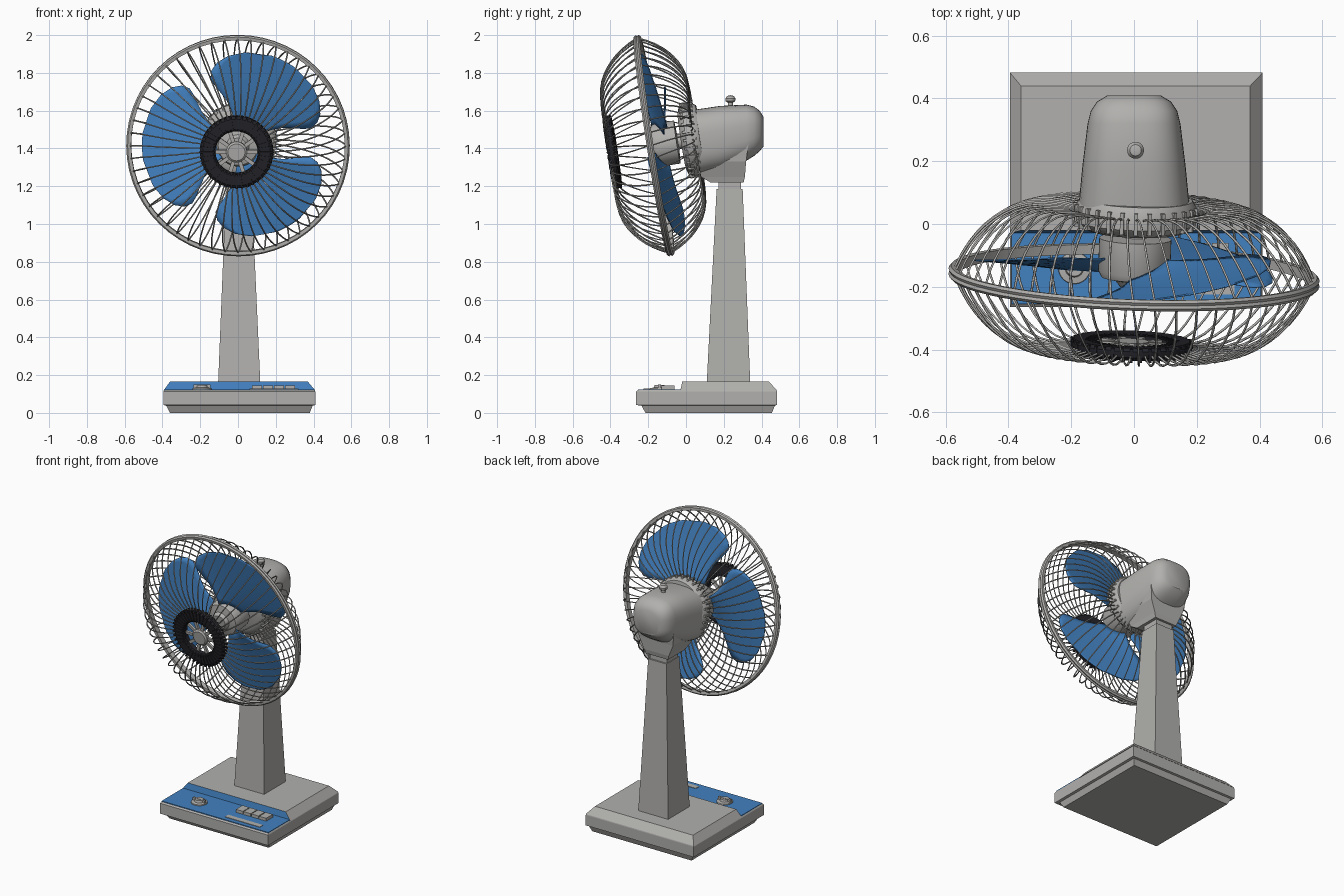
import bpy, bmesh, math
from mathutils import Matrix, Vector

cube = bpy.data.objects.get("Cube")
if cube:
    bpy.data.objects.remove(cube)


def material(name, rgb):
    m = bpy.data.materials.new(name)
    m.use_nodes = True
    m.diffuse_color = (*rgb, 1)
    m.node_tree.nodes["Principled BSDF"].inputs["Base Color"].default_value = (*rgb, 1)
    return m


GREY = material("light grey plastic", (0.44, 0.435, 0.42))
BLUE = material("blue plastic", (0.055, 0.22, 0.53))
DARK = material("dark rubber", (0.018, 0.018, 0.023))

# Head frame: local z points out of the grille, local y points up
HEAD = (Matrix.Translation((0, -0.17, 1.415)) @ Matrix.Rotation(math.radians(-2), 4, "Z")
        @ Matrix.Rotation(math.radians(98.75), 4, "X"))
FLAT = Matrix.Identity(4)


def finish(name, bm, mat, matrix=FLAT, smooth=True):
    bmesh.ops.recalc_face_normals(bm, faces=bm.faces)
    me = bpy.data.meshes.new(name)
    bm.to_mesh(me)
    bm.free()
    me.materials.append(mat)
    ob = bpy.data.objects.new(name, me)
    ob.matrix_world = matrix
    bpy.context.collection.objects.link(ob)
    if smooth:
        bpy.ops.object.select_all(action="DESELECT")
        ob.select_set(True)
        bpy.context.view_layer.objects.active = ob
        bpy.ops.object.shade_smooth_by_angle(angle=math.radians(35))
    return ob


def loft(name, sections, mat, smooth=True):
    """Skin a list of equal-length point loops and cap both ends."""
    bm = bmesh.new()
    loops = [[bm.verts.new(p) for p in s] for s in sections]
    n = len(loops[0])
    for a, b in zip(loops, loops[1:]):
        for i in range(n):
            bm.faces.new((a[i], a[(i + 1) % n], b[(i + 1) % n], b[i]))
    bm.faces.new(loops[0])
    bm.faces.new(loops[-1])
    return finish(name, bm, mat, smooth=smooth)


def stack(name, levels, mat):
    """Loft rectangles given as (z, x0, x1, y0, y1)."""
    return loft(name, [[(a, c, z), (b, c, z), (b, d, z), (a, d, z)]
                       for z, a, b, c, d in levels], mat, smooth=False)


def box(name, x0, x1, y0, y1, z0, z1, mat):
    return stack(name, [(z0, x0, x1, y0, y1), (z1, x0, x1, y0, y1)], mat)


def lathe(name, profile, mat, matrix=HEAD, steps=48, closed=False):
    bm = bmesh.new()
    pts = profile + profile[:1] if closed else profile
    vs = [bm.verts.new((r, 0, h)) for r, h in pts]
    es = [bm.edges.new(p) for p in zip(vs, vs[1:])]
    bmesh.ops.spin(bm, geom=vs + es, axis=(0, 0, 1), cent=(0, 0, 0),
                   angle=math.tau, steps=steps, use_merge=False)
    bmesh.ops.remove_doubles(bm, verts=bm.verts, dist=1e-5)
    return finish(name, bm, mat, matrix)


def radial_boxes(name, count, r, h, size, mat):
    """Repeat a box (radial, tangent, axial size) around the head axis."""
    bm = bmesh.new()
    for i in range(count):
        m = (Matrix.Rotation(math.tau * i / count, 4, "Z") @ Matrix.Translation((r, 0, h))
             @ Matrix.Diagonal((*size, 1)))
        bmesh.ops.create_cube(bm, size=1, matrix=m)
    return finish(name, bm, mat, HEAD, smooth=False)


# Base: tapered foot, body, raised rear deck with a blue step
stack("base_body", [(0, -0.36, 0.38, -0.215, 0.455), (0.038, -0.38, 0.395, -0.235, 0.47),
                    (0.042, -0.395, 0.41, -0.265, 0.482), (0.112, -0.395, 0.41, -0.265, 0.482),
                    (0.12, -0.39, 0.405, -0.255, 0.48)], GREY)
deck = stack("base_deck", [(0.118, -0.395, 0.41, -0.03, 0.482),
                           (0.165, -0.36, 0.37, -0.02, 0.44)], GREY)
deck.data.materials.append(BLUE)
for f in deck.data.polygons:
    if f.normal.y < -0.8:
        f.material_index = 1
box("control_panel", -0.39, 0.405, -0.255, -0.028, 0.119, 0.125, BLUE)

# Controls
lathe("timer_dial", [(0, 0.148), (0.026, 0.148), (0.03, 0.134), (0.05, 0.131), (0.052, 0.123)],
      GREY, Matrix.Translation((-0.19, -0.14, 0)), 24)
box("timer_grip", -0.235, -0.145, -0.147, -0.133, 0.13, 0.15, GREY)
for i in range(4):
    x = 0.075 + i * 0.058
    box(f"speed_button_{i + 1}", x, x + 0.052, -0.13, -0.06, 0.122, 0.145, GREY)
box("label_strip", 0.06, 0.32, -0.225, -0.19, 0.122, 0.128, GREY)

# Column and hinge
stack("column", [(0.16, -0.105, 0.118, 0.11, 0.34), (1.185, -0.064, 0.072, 0.162, 0.3)], GREY)
box("hinge_block", -0.06, 0.066, 0.172, 0.29, 1.18, 1.25, GREY)
stack("neck", [(1.22, -0.08, 0.085, 0.13, 0.305), (1.25, -0.09, 0.095, 0.08, 0.312),
               (1.33, -0.125, 0.128, 0.07, 0.318), (1.42, -0.14, 0.14, 0.07, 0.33)], GREY)


# Motor housing: rounded sections running backwards
def section(y, hw, z0, z1, n=40, power=0.72):
    pts = []
    for i in range(n):
        c, s = math.cos(math.tau * i / n), math.sin(math.tau * i / n)
        pts.append((math.copysign(abs(c) ** power, c) * hw, y,
                    (z0 + z1) / 2 + math.copysign(abs(s) ** power, s) * (z1 - z0) / 2))
    return pts


loft("motor_housing", [section(*s) for s in (
    (0.045, 0.178, 1.25, 1.605), (0.18, 0.165, 1.28, 1.625), (0.32, 0.148, 1.335, 1.632),
    (0.36, 0.138, 1.36, 1.622), (0.39, 0.118, 1.385, 1.6), (0.41, 0.085, 1.41, 1.568))], GREY)
lathe("swing_knob", [(0, 1.682), (0.018, 1.678), (0.027, 1.664), (0.025, 1.65), (0.013, 1.642),
                     (0.013, 1.6)], GREY, Matrix.Translation((0.005, 0.235, 0)), 20)

# Grille mount behind the blades
lathe("grille_mount", [(0, -0.15), (0.15, -0.15), (0.18, -0.16), (0.196, -0.18), (0.196, -0.225),
                       (0.178, -0.252), (0, -0.252)], GREY)
radial_boxes("mount_ribs", 28, 0.185, -0.2, (0.034, 0.012, 0.07), GREY)

# Hub and three pitched blades
lathe("blade_hub", [(0, 0.03), (0.045, 0.03), (0.06, 0.01), (0.105, 0), (0.115, -0.02),
                    (0.115, -0.125), (0.04, -0.13), (0.04, -0.16)], GREY)
OUTLINE = [(0.09, 35), (0.15, 37), (0.2, 39), (0.25, 42), (0.3, 46), (0.35, 49), (0.39, 50),
           (0.43, 47), (0.46, 42), (0.485, 34), (0.5, 24), (0.51, 8)]
for k in range(3):
    bm = bmesh.new()
    rows = []
    for r, half in OUTLINE:
        row = []
        for j in range(15):
            s = j / 7 - 1
            a = math.radians(61.5 + 120 * k + s * half)
            lift = 0.07 * s * (half / 50) * (0.5 + r)
            row.append(bm.verts.new((r * math.cos(a), r * math.sin(a), -0.035 + lift)))
        rows.append(row)
    for p, q in zip(rows, rows[1:]):
        for j in range(14):
            bm.faces.new((p[j], p[j + 1], q[j + 1], q[j]))
    blade = finish(f"blade_{k + 1}", bm, BLUE, HEAD)
    solid = blade.modifiers.new("thickness", "SOLIDIFY")
    solid.thickness = 0.005
    solid.offset = 0


# Grille rim and wires
lathe("grille_rim", [(0.566, -0.016), (0.584, -0.018), (0.592, -0.009), (0.587, 0), (0.592, 0.009),
                     (0.584, 0.018), (0.566, 0.016)], GREY, steps=56, closed=True)


def wires(name, path, count, swirl):
    cu = bpy.data.curves.new(name, "CURVE")
    cu.dimensions = "3D"
    cu.bevel_depth = 0.004
    cu.bevel_resolution = 0
    cu.resolution_u = 3
    for i in range(count):
        sp = cu.splines.new("NURBS")
        sp.points.add(len(path) - 1)
        for j, (r, h) in enumerate(path):
            a = math.tau * i / count + math.radians(swirl) * (1 - j / (len(path) - 1))
            sp.points[j].co = (r * math.cos(a), r * math.sin(a), h, 1)
        sp.use_endpoint_u = True
        sp.order_u = 4
    cu.materials.append(GREY)
    ob = bpy.data.objects.new(name, cu)
    ob.matrix_world = HEAD
    bpy.context.collection.objects.link(ob)


wires("front_grille_wires", [(0.575, 0.005), (0.54, 0.09), (0.44, 0.21), (0.3, 0.255),
                             (0.17, 0.222)], 52, 7)
wires("rear_grille_wires", [(0.575, -0.005), (0.54, -0.09), (0.45, -0.2), (0.31, -0.245),
                            (0.18, -0.21)], 52, -7)

# Front cap: dark ribbed ring with a light spoked centre
lathe("cap_ring", [(0.112, 0.205), (0.185, 0.2), (0.195, 0.21), (0.193, 0.23), (0.178, 0.242),
                   (0.125, 0.242), (0.112, 0.232)], DARK, closed=True)
radial_boxes("cap_ribs", 40, 0.156, 0.224, (0.078, 0.009, 0.044), DARK)
lathe("cap_centre", [(0, 0.236), (0.045, 0.236), (0.055, 0.228), (0.055, 0.205), (0, 0.205)], GREY)
radial_boxes("cap_spokes", 10, 0.085, 0.215, (0.065, 0.02, 0.014), GREY)
